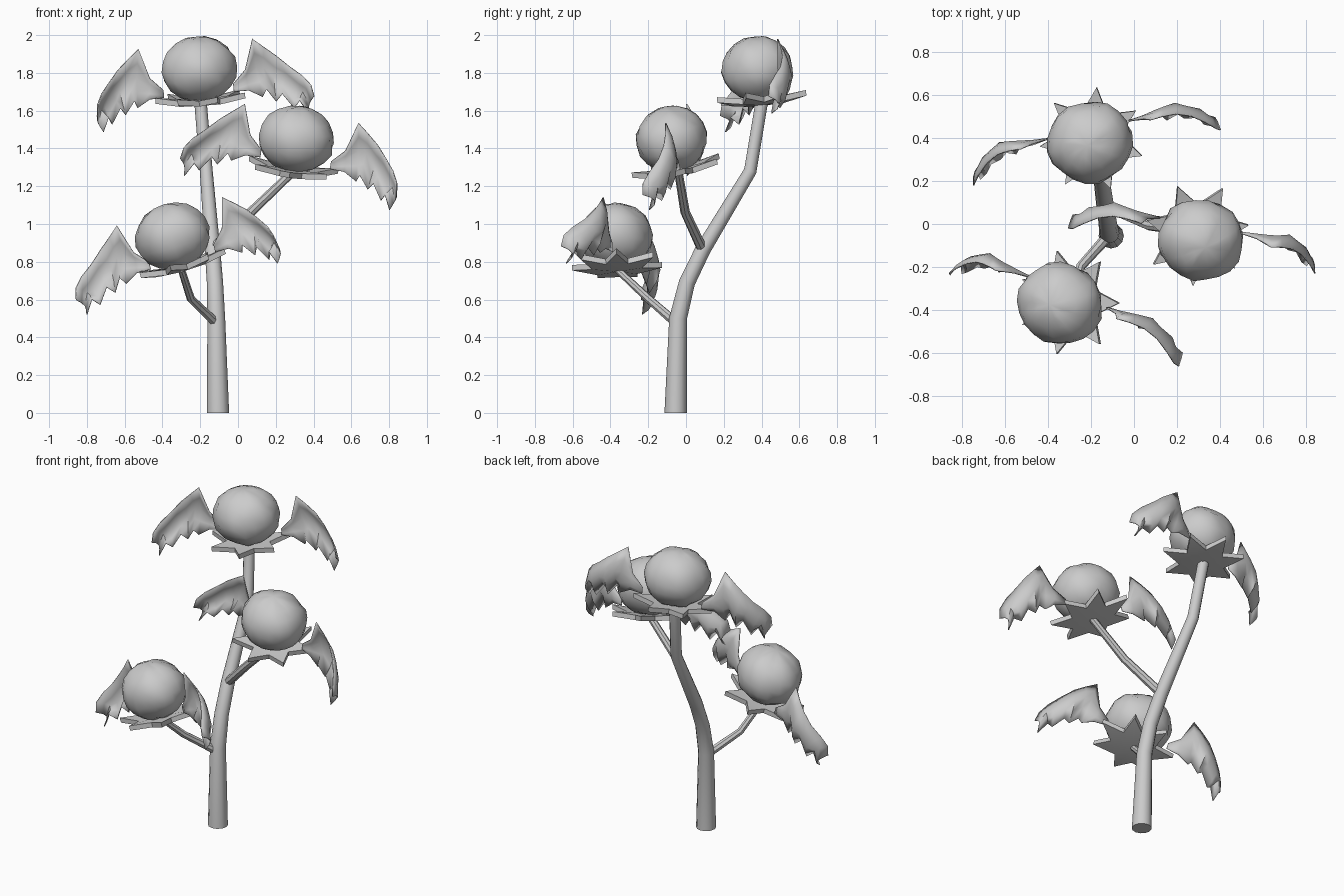
import bpy, bmesh, math, random
from mathutils import Vector, Matrix

if "Cube" in bpy.data.objects:
    bpy.data.objects.remove(bpy.data.objects["Cube"])

random.seed(4)


def make_object(name, bm, matrix, angle=40):
    bmesh.ops.recalc_face_normals(bm, faces=bm.faces)
    mesh = bpy.data.meshes.new(name)
    bm.to_mesh(mesh)
    bm.free()
    ob = bpy.data.objects.new(name, mesh)
    bpy.context.collection.objects.link(ob)
    ob.matrix_world = matrix
    bpy.ops.object.select_all(action='DESELECT')
    ob.select_set(True)
    bpy.context.view_layer.objects.active = ob
    bpy.ops.object.shade_smooth_by_angle(angle=math.radians(angle))
    return ob


def tube(name, points, sides=12):
    """Tapered stem through (x, y, z, radius) points."""
    bm = bmesh.new()
    pts = [Vector(p[:3]) for p in points]
    rings = []
    for i, p in enumerate(pts):
        d = pts[min(i + 1, len(pts) - 1)] - pts[max(i - 1, 0)]
        if i == 0 and p.z == 0:
            d = Vector((0, 0, 1))
        q = Vector((0, 0, 1)).rotation_difference(d.normalized())
        r = points[i][3]
        rings.append([bm.verts.new(p + q @ Vector((r * math.cos(a), r * math.sin(a), 0)))
                      for a in (2 * math.pi * k / sides for k in range(sides))])
    for a, b in zip(rings, rings[1:]):
        for k in range(sides):
            n = (k + 1) % sides
            bm.faces.new((a[k], a[n], b[n], b[k]))
    bm.faces.new(rings[0])
    bm.faces.new(rings[-1])
    return make_object(name, bm, Matrix())


def bud(name, matrix):
    """Lumpy bud with five overlapping leaf folds."""
    bm = bmesh.new()
    bmesh.ops.create_uvsphere(bm, u_segments=20, v_segments=10, radius=1)
    for v in bm.verts:
        c = v.co.copy()
        lat = math.sqrt(max(0, 1 - c.z * c.z))
        turn = 5 * math.atan2(c.y, c.x) / (2 * math.pi) + 0.35 * c.z
        fold = (turn + 0.05) % 1.0
        v.co = c * (1 + lat * (0.07 * fold - 0.03) + random.uniform(-0.02, 0.02))
        v.co = Vector((v.co.x * 0.2, v.co.y * 0.19, v.co.z * 0.175))
    make_object(name, bm, matrix, 35)


def star_collar(name, matrix, spikes=7):
    """Thick seven-pointed star below the bud."""
    bm = bmesh.new()
    layers = []
    for dz in (-0.015, 0.015):
        mid = bm.verts.new((0, 0, -0.18 + dz))
        rim = []
        for k in range(spikes * 2):
            a = math.radians(72) + math.pi * k / spikes
            r, z = (0.245, -0.15) if k % 2 == 0 else (0.135, -0.172)
            rim.append(bm.verts.new((r * math.cos(a), r * math.sin(a), z + dz)))
        layers.append((mid, rim))
    n = spikes * 2
    for mid, rim in layers:
        for k in range(n):
            bm.faces.new((mid, rim[k], rim[(k + 1) % n]))
    low, high = layers[0][1], layers[1][1]
    for k in range(n):
        j = (k + 1) % n
        bm.faces.new((low[k], low[j], high[j], high[k]))
    make_object(name, bm, matrix, 30)


# wing outline: (top out, top up, bottom out, bottom up) per column, hundredths
WING = [(19, -10, 19, -14), (26, -3, 27, -14), (31, 13, 34, -18), (37, 8, 36, -14),
        (43, 3, 41, -21), (49, -3, 44, -17), (54.5, -8, 49.5, -25), (58, -13, 52, -21),
        (59, -19, 56, -28)]


def wing(name, matrix, side, rows=4):
    """Scalloped bat-like leaf, arched forward at the tip."""
    bm = bmesh.new()
    cols = []
    for i, (tu, tw, bu, bw) in enumerate(WING):
        col = []
        for k in range(rows + 1):
            t = k / rows
            u = (tu + (bu - tu) * t) / 100
            w = (tw + (bw - tw) * t) / 100
            grow = min(1, i / 3)
            y = 0.05 + grow * 0.05 * math.sin(math.pi * t)
            y -= 3.2 * max(0, u - 0.38) ** 2 + grow * 0.03 * t
            y += 0.007 * (-1) ** i * t * grow
            col.append(bm.verts.new((side * u, y, w)))
        cols.append(col)
    for a, b in zip(cols, cols[1:]):
        for k in range(rows):
            bm.faces.new((a[k], b[k], b[k + 1], a[k + 1]))
    ob = make_object(name, bm, matrix, 50)
    mod = ob.modifiers.new("thickness", 'SOLIDIFY')
    mod.thickness = 0.006
    mod.offset = 0


# trunk and two side branches
tube("trunk", [(-0.106, -0.055, 0, 0.059), (-0.115, -0.042, 0.5, 0.047),
               (-0.122, 0.005, 0.69, 0.043), (-0.135, 0.09, 0.865, 0.041),
               (-0.168, 0.34, 1.28, 0.034), (-0.198, 0.40, 1.64, 0.033)])
tube("lower_branch", [(-0.11, -0.045, 0.47, 0.026), (-0.25, -0.20, 0.605, 0.022),
                      (-0.30, -0.365, 0.76, 0.019)], 8)
tube("middle_branch", [(-0.13, 0.085, 0.87, 0.028), (0.07, -0.005, 1.065, 0.025),
                       (0.29, -0.04, 1.275, 0.022)], 8)

# three flower heads: centre, up direction, yaw in degrees
HEADS = {
    "top": ((-0.205, 0.38, 1.82), (-0.07, -0.09, 1), 13),
    "middle": ((0.31, -0.075, 1.45), (0.13, -0.2, 1), -12),
    "lower": ((-0.345, -0.37, 0.935), (-0.28, -0.03, 1), -20),
}
for label, (centre, up, yaw) in HEADS.items():
    z = Vector(up).normalized()
    x = Vector((math.cos(math.radians(yaw)), math.sin(math.radians(yaw)), 0))
    x = (x - z * x.dot(z)).normalized()
    y = z.cross(x)
    m = Matrix.Translation(centre) @ Matrix((x, y, z)).transposed().to_4x4()
    bud(label + "_bud", m)
    star_collar(label + "_star_collar", m)
    wing(label + "_left_wing_leaf", m, -1)
    wing(label + "_right_wing_leaf", m, 1)
